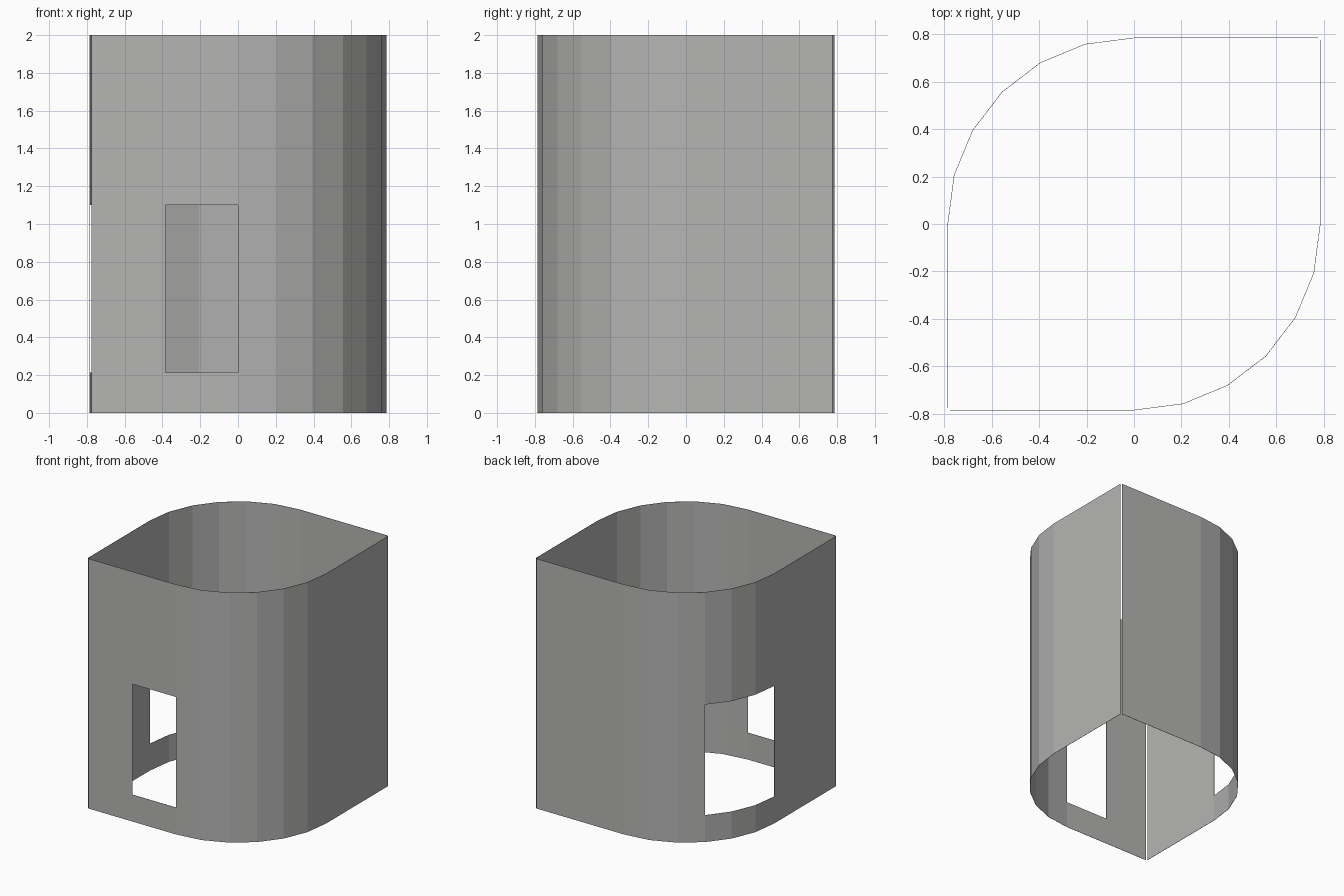
import bpy, bmesh, math

if "Cube" in bpy.data.objects:
    bpy.data.objects.remove(bpy.data.objects["Cube"])

OUT, END, C = 0.785, 0.775, 0.005   # outer extent, wall end at corner gap, arc centre offset
R = OUT - C
LEVELS = [0.0, 0.215, 1.10, 2.0]    # floor, window sill, window head, top

# Dark grey wall colour
grey = bpy.data.materials.new("dark_grey")
grey.diffuse_color = (0.46, 0.46, 0.455, 1)
grey.use_nodes = True
grey.node_tree.nodes["Principled BSDF"].inputs["Base Color"].default_value = grey.diffuse_color


def half_profile():
    """Flat wall, six-sided quarter arc, flat wall (front-right half)."""
    pts = [(-END, -OUT), (-0.385, -OUT), (0, -OUT)]
    for i in range(1, 7):
        a = math.radians(-90 + 15 * i)
        pts.append((C + R * math.cos(a), -C + R * math.sin(a)))
    pts.append((OUT, END))
    return pts


def wall(name, pts, window):
    """Extrude the profile upwards, leaving out window panels in the middle band."""
    bm = bmesh.new()
    rows = [[bm.verts.new((x, y, z)) for x, y in pts] for z in LEVELS]
    for j in range(len(LEVELS) - 1):
        for i in range(len(pts) - 1):
            if j == 1 and i in window:
                continue
            bm.faces.new((rows[j][i], rows[j][i + 1], rows[j + 1][i + 1], rows[j + 1][i]))
    me = bpy.data.meshes.new(name)
    bm.to_mesh(me)
    bm.free()
    me.materials.append(grey)
    ob = bpy.data.objects.new(name, me)
    bpy.context.collection.objects.link(ob)
    # Paper-thin sheet
    thin = ob.modifiers.new("thickness", 'SOLIDIFY')
    thin.thickness = 0.002
    thin.offset = -1


profile = half_profile()
# Front wall with flat window, curving into the right wall
wall("front_right_wall", profile, {1})
# Same half turned 180 degrees, with the window in the curve
wall("back_left_wall", [(-x, -y) for x, y in profile], {5, 6, 7})
